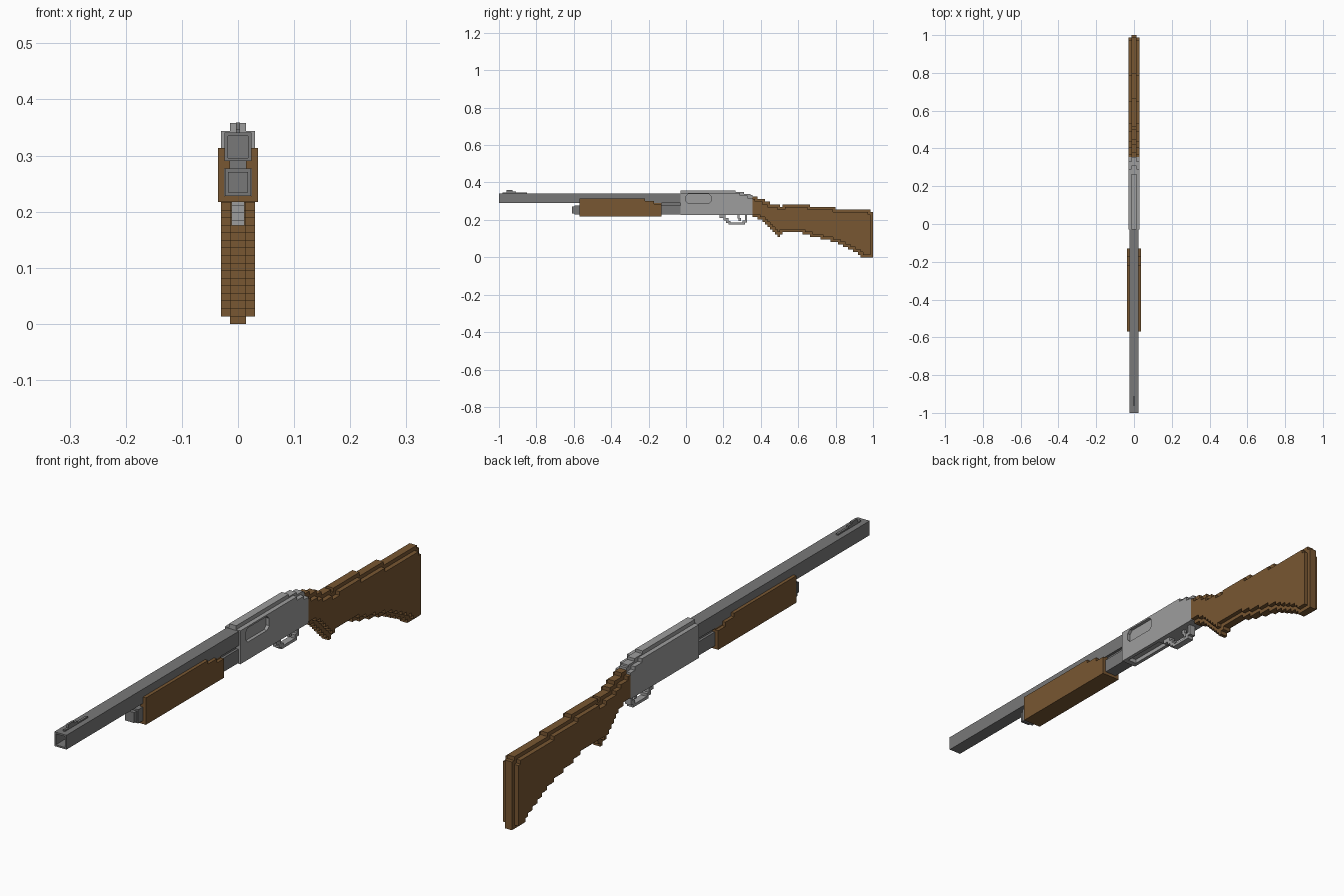
import bpy, bmesh

V = 0.0135  # step size of the blocky style


def material(name, r, g, b):
    m = bpy.data.materials.new(name)
    m.diffuse_color = (r, g, b, 1)
    return m


WOOD = material("wood", 0.19, 0.095, 0.032)
DARK = material("dark_steel", 0.19, 0.19, 0.19)
STEEL = material("steel", 0.34, 0.34, 0.34)


def prism(name, pts, x0, x1, mat):
    """Extrude a (y, z) outline from x0 to x1."""
    bm = bmesh.new()
    f = bm.faces.new([bm.verts.new((x0, y, z)) for y, z in pts])
    ext = bmesh.ops.extrude_face_region(bm, geom=[f])["geom"]
    for v in ext:
        if isinstance(v, bmesh.types.BMVert):
            v.co.x = x1
    bmesh.ops.recalc_face_normals(bm, faces=bm.faces)
    me = bpy.data.meshes.new(name)
    bm.to_mesh(me)
    bm.free()
    ob = bpy.data.objects.new(name, me)
    bpy.context.collection.objects.link(ob)
    me.materials.append(mat)
    return ob


def box(name, x0, x1, y0, y1, z0, z1, mat):
    return prism(name, [(y0, z0), (y1, z0), (y1, z1), (y0, z1)], x0, x1, mat)


def cut(ob, cutter):
    m = ob.modifiers.new("cut", "BOOLEAN")
    m.operation = "DIFFERENCE"
    m.solver = "EXACT"
    m.object = cutter
    bpy.context.view_layer.objects.active = ob
    bpy.ops.object.modifier_apply(modifier=m.name)
    bpy.data.objects.remove(cutter)


def lerp(keys, y):
    for (a, za), (b, zb) in zip(keys, keys[1:]):
        if y <= b:
            return za + (zb - za) * (y - a) / (b - a)
    return keys[-1][1]


def stair(zs, y0, dy):
    """Stepped line through a list of column heights."""
    out = []
    for i, z in enumerate(zs):
        if i and abs(z - zs[i - 1]) < 1e-6:
            out[-1] = (y0 + (i + 1) * dy, z)
        else:
            out += [(y0 + i * dy, z), (y0 + (i + 1) * dy, z)]
    return out


# barrel: hollow square tube
barrel = box("barrel", -0.024, 0.024, -1.0, -0.03, 0.29, 0.341, DARK)
cut(barrel, box("bore_cutter", -0.018, 0.018, -1.1, -0.06, 0.296, 0.335, DARK))

# front sight
prism("front_sight", [(-0.98, 0.338), (-0.85, 0.338), (-0.85, 0.346), (-0.91, 0.346),
      (-0.91, 0.352), (-0.928, 0.352), (-0.928, 0.359), (-0.96, 0.359),
      (-0.96, 0.346), (-0.98, 0.346)], -0.004, 0.004, DARK)

# magazine tube, stepped cap and the lug joining it to the barrel
box("magazine_tube", -0.023, 0.023, -0.595, -0.03, 0.228, 0.277, DARK)
box("magazine_cap", -0.018, 0.018, -0.61, -0.59, 0.234, 0.271, DARK)
box("barrel_lug", -0.014, 0.014, -0.56, -0.03, 0.275, 0.292, DARK)

# sliding fore-end: two side plates, bottom and inner rails
side = [(-0.57, 0.217), (-0.13, 0.217), (-0.13, 0.285), (-0.17, 0.285), (-0.17, 0.3),
        (-0.22, 0.3), (-0.22, 0.313), (-0.57, 0.313)]
for s, n in ((-1, "left"), (1, "right")):
    prism("fore_end_" + n, side, s * 0.024, s * 0.036, WOOD)
    box("fore_end_rail_" + n, s * 0.014, s * 0.024, -0.57, -0.13, 0.277, 0.29, WOOD)
box("fore_end_bottom", -0.024, 0.024, -0.57, -0.13, 0.217, 0.228, WOOD)

# receiver: wide body plus narrow raised spine
body = prism("receiver", [(-0.03, 0.225), (0.355, 0.225), (0.355, 0.318), (0.33, 0.318),
             (0.33, 0.331), (0.29, 0.331), (0.29, 0.344), (-0.03, 0.344)],
             -0.03, 0.03, STEEL)
prism("receiver_spine", [(-0.03, 0.3), (0.355, 0.3), (0.355, 0.332), (0.345, 0.332),
      (0.345, 0.338), (0.31, 0.338), (0.31, 0.348), (0.265, 0.348),
      (0.265, 0.358), (-0.03, 0.358)], -0.014, 0.014, STEEL)

# ejection port on the right, loading port underneath
a, b, c, d, r = 0.0, 0.133, 0.288, 0.338, 0.012
port = [(a + r, c), (b - r, c), (b, c + r), (b, d - r), (b - r, d), (a + r, d),
        (a, d - r), (a, c + r)]
cut(body, prism("port_cutter", port, 0.018, 0.05, STEEL))
cut(body, box("loading_cutter", -0.017, 0.017, -0.01, 0.16, 0.2, 0.24, STEEL))

# trigger guard as a stepped band, and trigger
outer = [(0.18, 0.228), (0.18, 0.21), (0.2, 0.21), (0.2, 0.198), (0.215, 0.198),
         (0.215, 0.184), (0.228, 0.184), (0.228, 0.175), (0.315, 0.175),
         (0.315, 0.187), (0.327, 0.187), (0.327, 0.228)]
inner = [(0.315, 0.228), (0.315, 0.198), (0.303, 0.198), (0.303, 0.185), (0.238, 0.185),
         (0.238, 0.195), (0.226, 0.195), (0.226, 0.209), (0.212, 0.209), (0.212, 0.228)]
prism("trigger_guard", outer + inner, -0.012, 0.012, STEEL)
prism("trigger", [(0.275, 0.228), (0.275, 0.208), (0.282, 0.208), (0.282, 0.195),
      (0.293, 0.195), (0.293, 0.21), (0.287, 0.21), (0.287, 0.228)],
      -0.005, 0.005, STEEL)

# stock: stepped core, with wider cheeks inset one step all round
top_keys = [(0.355, 0.325), (0.4, 0.312), (0.46, 0.285), (0.5, 0.276), (0.52, 0.276),
            (0.53, 0.29), (0.56, 0.29), (0.57, 0.28), (0.655, 0.279), (0.67, 0.265),
            (0.8, 0.265), (0.815, 0.253), (0.98, 0.251), (1.0, 0.24)]
bot_keys = [(0.355, 0.217), (0.4, 0.2), (0.44, 0.17), (0.47, 0.14), (0.49, 0.11),
            (0.505, 0.11), (0.53, 0.138), (0.59, 0.136), (0.69, 0.108), (0.77, 0.09),
            (0.85, 0.058), (0.93, 0.01), (0.945, 0.0), (0.985, 0.0), (1.0, 0.012)]
N, Y0 = 48, 0.355
DY = (1.0 - Y0) / N
mid = [Y0 + (i + 0.5) * DY for i in range(N)]
top = [round(lerp(top_keys, y) / V) * V for y in mid]
bot = [round(lerp(bot_keys, y) / V) * V for y in mid]


def near(i):
    return slice(max(0, i - 1), i + 2)


cheek_top = [min(top[near(i)]) - V for i in range(N - 1)]
cheek_bot = [max(bot[near(i)]) + V for i in range(N - 1)]
prism("stock_core", stair(top, Y0, DY) + stair(bot, Y0, DY)[::-1], -0.014, 0.014, WOOD)
prism("stock_cheeks", stair(cheek_top, Y0, DY) + stair(cheek_bot, Y0, DY)[::-1],
      -0.03, 0.03, WOOD)
